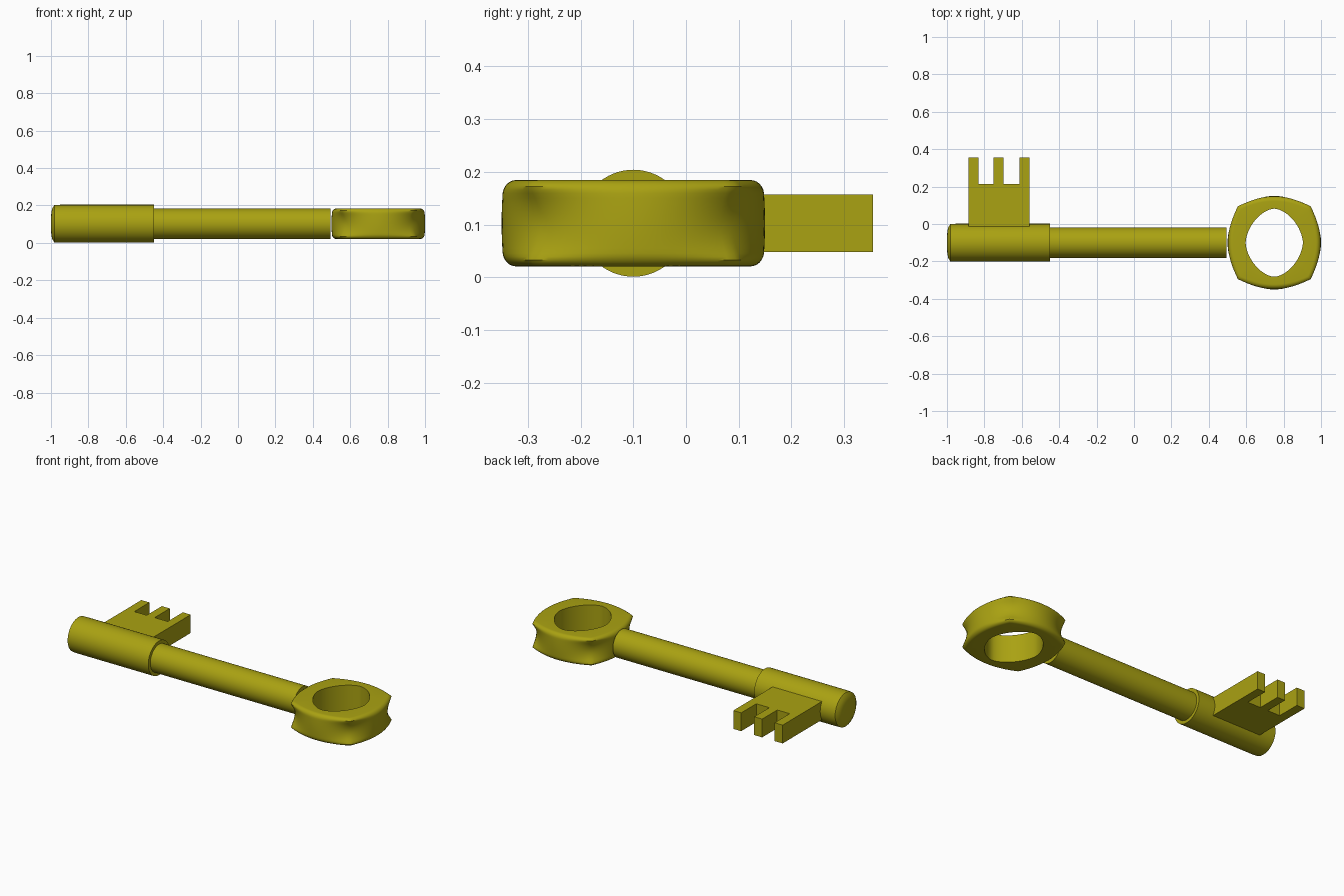
import bpy, bmesh, math

if "Cube" in bpy.data.objects:
    bpy.data.objects.remove(bpy.data.objects["Cube"])

CY, CZ = -0.1, 0.1025          # axis of the key
brass = bpy.data.materials.new("brass")
brass.diffuse_color = (0.40, 0.36, 0.006, 1)
brass.use_nodes = True
brass.node_tree.nodes["Principled BSDF"].inputs["Base Color"].default_value = brass.diffuse_color


def finish(name, bm, angle=None):
    bmesh.ops.recalc_face_normals(bm, faces=bm.faces)
    me = bpy.data.meshes.new(name)
    bm.to_mesh(me)
    bm.free()
    ob = bpy.data.objects.new(name, me)
    bpy.context.collection.objects.link(ob)
    me.materials.append(brass)
    if angle:
        bpy.ops.object.select_all(action='DESELECT')
        ob.select_set(True)
        bpy.context.view_layer.objects.active = ob
        bpy.ops.object.shade_smooth_by_angle(angle=math.radians(angle))
    return ob


def bridge(bm, a, b):
    n = len(a)
    for i in range(n):
        j = (i + 1) % n
        bm.faces.new((a[i], a[j], b[j], b[i]))


def lathe(name, profile, n=64):
    """Spin (x, radius) pairs around the key axis, capping both ends."""
    bm = bmesh.new()
    rings = [[bm.verts.new((x, CY + r * math.cos(2 * math.pi * i / n),
                            CZ + r * math.sin(2 * math.pi * i / n)))
              for i in range(n)] for x, r in profile]
    for a, b in zip(rings, rings[1:]):
        bridge(bm, a, b)
    bm.faces.new(rings[0])
    bm.faces.new(rings[-1])
    return finish(name, bm, 35)


# Barrel with a softly domed tip, and the thinner shaft
lathe("barrel", [(-1.0, 0.03), (-0.998, 0.06), (-0.993, 0.082), (-0.982, 0.1),
                 (-0.95, 0.1015), (-0.45, 0.1015)])
lathe("shaft", [(-0.5, 0.082), (0.495, 0.082)])

# Bit: plate with three teeth, extruded upward
outline = [(-0.885, -0.05), (-0.56, -0.05), (-0.56, 0.355), (-0.612, 0.355),
           (-0.612, 0.213), (-0.698, 0.213), (-0.698, 0.355), (-0.75, 0.355),
           (-0.75, 0.213), (-0.832, 0.213), (-0.832, 0.355), (-0.885, 0.355)]
bm = bmesh.new()
low = [bm.verts.new((x, y, 0.048)) for x, y in outline]
high = [bm.verts.new((x, y, 0.157)) for x, y in outline]
bridge(bm, low, high)
bm.faces.new(low)
bm.faces.new(high)
finish("bit", bm)

# Bow: round at mid height, flaring to a bulged square at both rims
N, HALF, FILLET = 96, 0.082, 0.025


def square_radius(t):
    """Distance to a square with bulged sides, along angle t."""
    big = max(abs(math.cos(t)), abs(math.sin(t)))
    small = min(abs(math.cos(t)), abs(math.sin(t)))
    side, k = 0.247, 1.29
    if small < 1e-6:
        return side
    q = k * small * small
    return (-big + math.sqrt(big * big + 4 * q * side)) / (2 * q)


def outer_ring(z, inset):
    u = min(1, abs(z) / (HALF - FILLET * 0.5)) ** 2
    pts = []
    for i in range(N):
        t = 2 * math.pi * i / N
        r = 0.25 * (1 - u) + square_radius(t) * u - inset
        pts.append((r * math.cos(t), r * math.sin(t), z))
    return pts


def hole_ring(z):
    pts = []
    for i in range(N):
        t = 2 * math.pi * i / N
        c, s = math.cos(t), math.sin(t)
        r = ((abs(c) / 0.153) ** 1.7 + (abs(s) / 0.182) ** 1.7) ** (-1 / 1.7)
        pts.append((r * c, r * s, z))
    return pts


flat = HALF - FILLET
levels = [(flat * k / 6, 0) for k in range(-6, 7)]
fillet = [(flat + FILLET * math.sin(a), FILLET * (1 - math.cos(a)))
          for a in (math.radians(15 * k) for k in range(1, 7))]
levels = [(-z, d) for z, d in reversed(fillet)] + levels + fillet
loops = [outer_ring(z, d) for z, d in levels]
loops += [hole_ring(HALF), hole_ring(-HALF)]
bm = bmesh.new()
rings = [[bm.verts.new((0.75 + x, CY + y, CZ + z)) for x, y, z in loop] for loop in loops]
for i, ring in enumerate(rings):
    bridge(bm, ring, rings[(i + 1) % len(rings)])
finish("bow", bm, 40)
